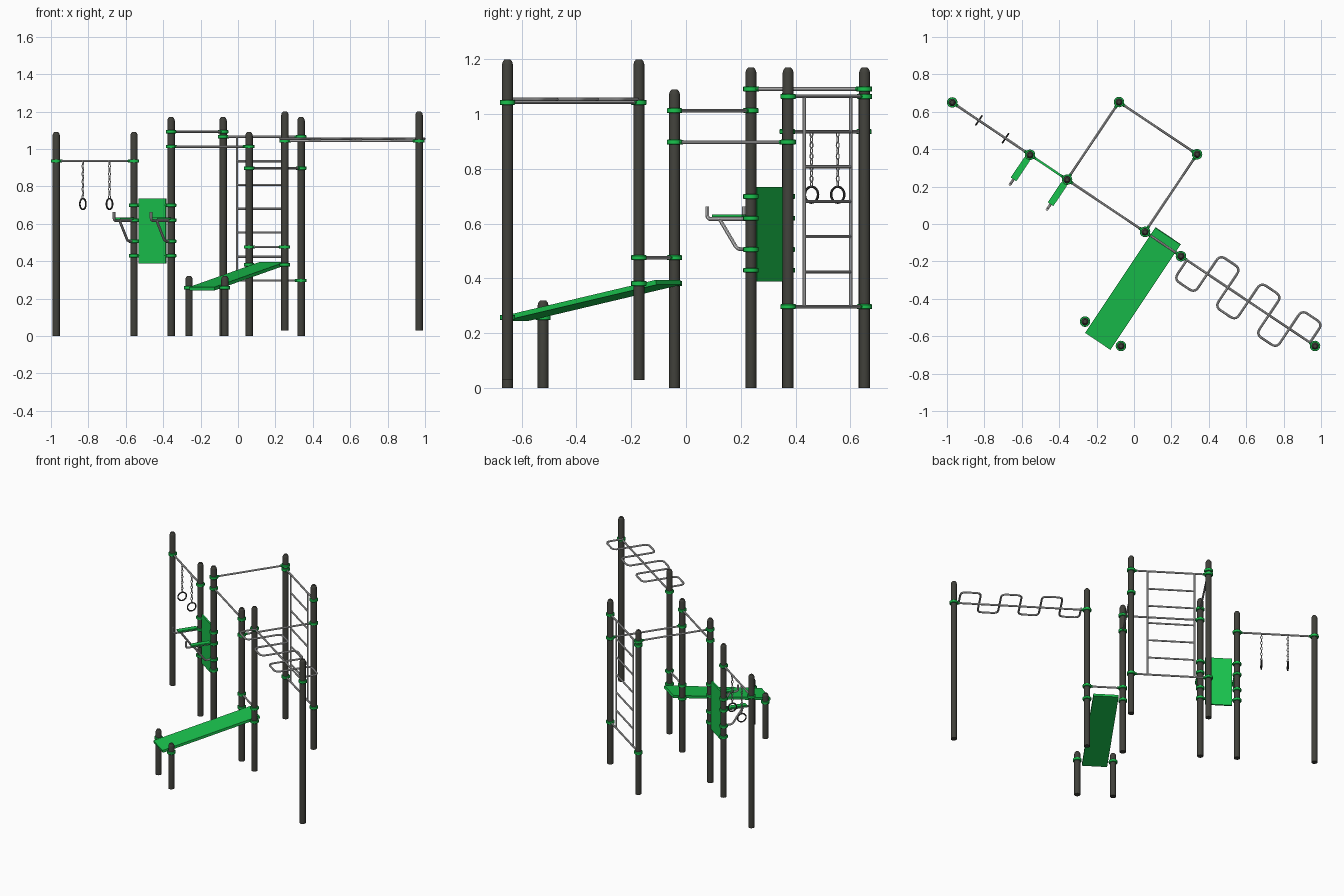
import bpy, bmesh, math
from mathutils import Vector, Matrix

if "Cube" in bpy.data.objects:
    bpy.data.objects.remove(bpy.data.objects["Cube"])


def material(name, rgb):
    m = bpy.data.materials.new(name)
    m.diffuse_color = (*rgb, 1)
    m.use_nodes = True
    m.node_tree.nodes["Principled BSDF"].inputs["Base Color"].default_value = m.diffuse_color
    return m


DARK = material("dark_post", (0.052, 0.052, 0.043))
GREEN = material("green", (0.010, 0.55, 0.075))
STEEL = material("steel", (0.62, 0.62, 0.62))
BLACK = material("dark_metal", (0.045, 0.045, 0.045))

# Post name: x, y, bottom, top
POSTS = {
    "a": (-0.972, 0.650, 0, 1.09), "b": (-0.556, 0.370, 0, 1.09),
    "c": (-0.358, 0.237, 0, 1.17), "d": (0.059, -0.042, 0, 1.09),
    "e": (0.251, -0.172, 0.03, 1.20), "f": (-0.080, 0.652, 0, 1.17),
    "g": (0.337, 0.373, 0, 1.17), "h": (0.968, -0.652, 0.03, 1.20),
    "i": (-0.262, -0.522, 0, 0.32), "j": (-0.070, -0.652, 0, 0.32),
}
ALONG = (Vector((0.968, -0.652, 0)) - Vector((-0.972, 0.652, 0))).normalized()
ACROSS = Vector((-ALONG.y, ALONG.x, 0))
UP = Vector((0, 0, 1))


def at(p, z):
    return Vector((POSTS[p][0], POSTS[p][1], z))


def finish(ob, mat):
    ob.data.materials.clear()
    ob.data.materials.append(mat)
    bpy.ops.object.select_all(action='DESELECT')
    ob.select_set(True)
    bpy.context.view_layer.objects.active = ob
    bpy.ops.object.shade_smooth_by_angle(angle=math.radians(40))


def from_bmesh(name, bm, mat):
    bmesh.ops.recalc_face_normals(bm, faces=bm.faces)
    me = bpy.data.meshes.new(name)
    bm.to_mesh(me)
    bm.free()
    ob = bpy.data.objects.new(name, me)
    bpy.context.collection.objects.link(ob)
    finish(ob, mat)


def lathe(bm, centre, profile, sides=20):
    """Stack of (radius, height) rings closed at both ends."""
    rings = []
    for r, z in profile:
        rings.append([bm.verts.new(centre + Vector((r * math.cos(t), r * math.sin(t), z)))
                      for t in (2 * math.pi * k / sides for k in range(sides))])
    for lo, hi in zip(rings, rings[1:]):
        for k in range(sides):
            n = (k + 1) % sides
            bm.faces.new((lo[k], lo[n], hi[n], hi[k]))
    bm.faces.new(rings[0][::-1])
    bm.faces.new(rings[-1])


def box(bm, centre, axes, size):
    rot = Matrix(axes).transposed().to_4x4()
    bmesh.ops.create_cube(bm, size=1, matrix=Matrix.Translation(centre) @ rot @ Matrix.Diagonal((*size, 1)))


def rounded(points, radius):
    """Replace inner corners of a path with small arcs."""
    out = [points[0]]
    for p, q, r in zip(points, points[1:], points[2:]):
        s = q + (p - q).normalized() * radius
        e = q + (r - q).normalized() * radius
        for k in range(6):
            t = k / 5
            out.append(s * (1 - t) ** 2 + q * 2 * t * (1 - t) + e * t * t)
    return out + [points[-1]]


def tubes(name, paths, radius, mat, closed=False, res=2):
    cu = bpy.data.curves.new(name, 'CURVE')
    cu.dimensions = '3D'
    cu.bevel_depth = radius
    cu.bevel_resolution = res
    cu.use_fill_caps = True
    for path in paths:
        sp = cu.splines.new('POLY')
        sp.points.add(len(path) - 1)
        for pt, co in zip(sp.points, path):
            pt.co = (*co, 1)
        sp.use_cyclic_u = closed
    ob = bpy.data.objects.new(name, cu)
    bpy.context.collection.objects.link(ob)
    bpy.ops.object.select_all(action='DESELECT')
    ob.select_set(True)
    bpy.context.view_layer.objects.active = ob
    bpy.ops.object.convert(target='MESH')
    # Weld the end caps and point every face outwards
    ob = bpy.context.object
    bm = bmesh.new()
    bm.from_mesh(ob.data)
    bmesh.ops.remove_doubles(bm, verts=bm.verts, dist=0.00005)
    bmesh.ops.recalc_face_normals(bm, faces=bm.faces)
    bm.to_mesh(ob.data)
    bm.free()
    finish(ob, mat)


# Posts with rounded caps
for p, (x, y, lo, hi) in POSTS.items():
    bm = bmesh.new()
    lathe(bm, Vector((x, y, 0)), [(0.02, lo), (0.02, hi - 0.018), (0.017, hi - 0.008), (0.011, hi)])
    from_bmesh("post_" + p, bm, DARK)

# Straight bars between posts, with clamp lugs pointing along each bar
BARS = [("a", "b", 0.936), ("c", "d", 1.013), ("c", "f", 1.092), ("f", "g", 1.065),
        ("f", "g", 0.297), ("d", "g", 0.898), ("d", "e", 0.476), ("e", "h", 1.043)]
tubes("cross_bars", [[at(p, z), at(q, z)] for p, q, z in BARS], 0.0065, STEEL)
lugs = []
for p, q, z in BARS:
    d = (at(q, z) - at(p, z)).normalized()
    lugs += [[at(p, z), at(p, z) + d * 0.036], [at(q, z), at(q, z) - d * 0.036]]
tubes("clamp_lugs", lugs, 0.0085, GREEN)

# Clamp collars around the posts
collars = {(p, z) for p, q, z in BARS} | {(q, z) for p, q, z in BARS}
collars |= {(p, z) for p in "bc" for z in (0.70, 0.62, 0.506, 0.43)}
collars |= {("d", 0.382), ("e", 0.382), ("i", 0.258), ("j", 0.258)}
bm = bmesh.new()
for p, z in sorted(collars):
    lathe(bm, at(p, z), [(0.026, -0.009), (0.028, -0.007), (0.028, 0.007), (0.026, 0.009)])
from_bmesh("collars", bm, GREEN)

# Wall ladder: two uprights and five rungs
left, right = [at("f", 0).lerp(at("g", 0), t) for t in (0.18, 0.79)]
ladder = [[s + UP * 0.297, s + UP * 1.065] for s in (left, right)]
ladder += [[left + UP * z, right + UP * z] for z in (0.424, 0.553, 0.681, 0.808, 0.935)]
tubes("wall_ladder", ladder, 0.006, STEEL)

# Overhead snake ladder weaving from side to side of its bar
start = at("e", 1.055) + ALONG * 0.038
snake = [start]
for k in range(6):
    side = ACROSS * (0.122 if k % 2 else -0.122)
    snake += [start + ALONG * (0.132 * k) + side, start + ALONG * (0.132 * (k + 1)) + side]
snake.append(start + ALONG * 0.792)
tubes("overhead_snake", [rounded(snake, 0.035)], 0.0065, STEEL)

# Sloped bench board
low, high = Vector((-0.193, -0.626, 0.253)), Vector((0.182, -0.064, 0.386))
slope = (high - low).normalized()
bm = bmesh.new()
box(bm, (low + high) / 2, (slope, -ALONG, slope.cross(-ALONG)), ((high - low).length, 0.163, 0.018))
from_bmesh("bench_board", bm, GREEN)

# Back panel of the dip station with short fixing stubs
mid = (at("b", 0) + at("c", 0)) / 2
bm = bmesh.new()
box(bm, mid + UP * 0.562, (ALONG, ACROSS, UP), (0.174, 0.012, 0.346))
from_bmesh("back_panel", bm, GREEN)
tubes("panel_stubs", [[at(p, z), at(p, z) + ALONG * s * 0.04] for p, s in (("b", 1), ("c", -1))
                      for z in (0.43, 0.70)], 0.007, GREEN)

# Dip arms: bent handle tube, brace and flat pad
arms, pads = [], bmesh.new()
for p in "bc":
    out = -ACROSS
    arms.append(rounded([at(p, 0.617), at(p, 0.617) + out * 0.192, at(p, 0.662) + out * 0.192], 0.015))
    arms.append(rounded([at(p, 0.507), at(p, 0.507) + out * 0.06, at(p, 0.617) + out * 0.138], 0.015))
    box(pads, at(p, 0.629) + out * 0.092, (ALONG, ACROSS, UP), (0.036, 0.132, 0.01))
tubes("dip_arms", arms, 0.007, STEEL)
from_bmesh("dip_pads", pads, GREEN)

# Gym rings on chains
rings, links = [], []
for t in (0.343, 0.685):
    hang = at("a", 0).lerp(at("b", 0), t)
    circle = [2 * math.pi * k / 24 for k in range(24)]
    rings.append([hang + UP * (0.706 + 0.029 * math.sin(a)) + ACROSS * 0.029 * math.cos(a) for a in circle])
    for k in range(10):
        wide = ALONG if k % 2 else ACROSS
        links.append([hang + UP * (0.928 - 0.0205 * k + 0.012 * math.sin(a)) + wide * 0.006 * math.cos(a)
                      for a in circle[::2]])
tubes("gym_rings", rings, 0.0045, BLACK, closed=True)
tubes("ring_chains", links, 0.0022, STEEL, closed=True, res=1)
